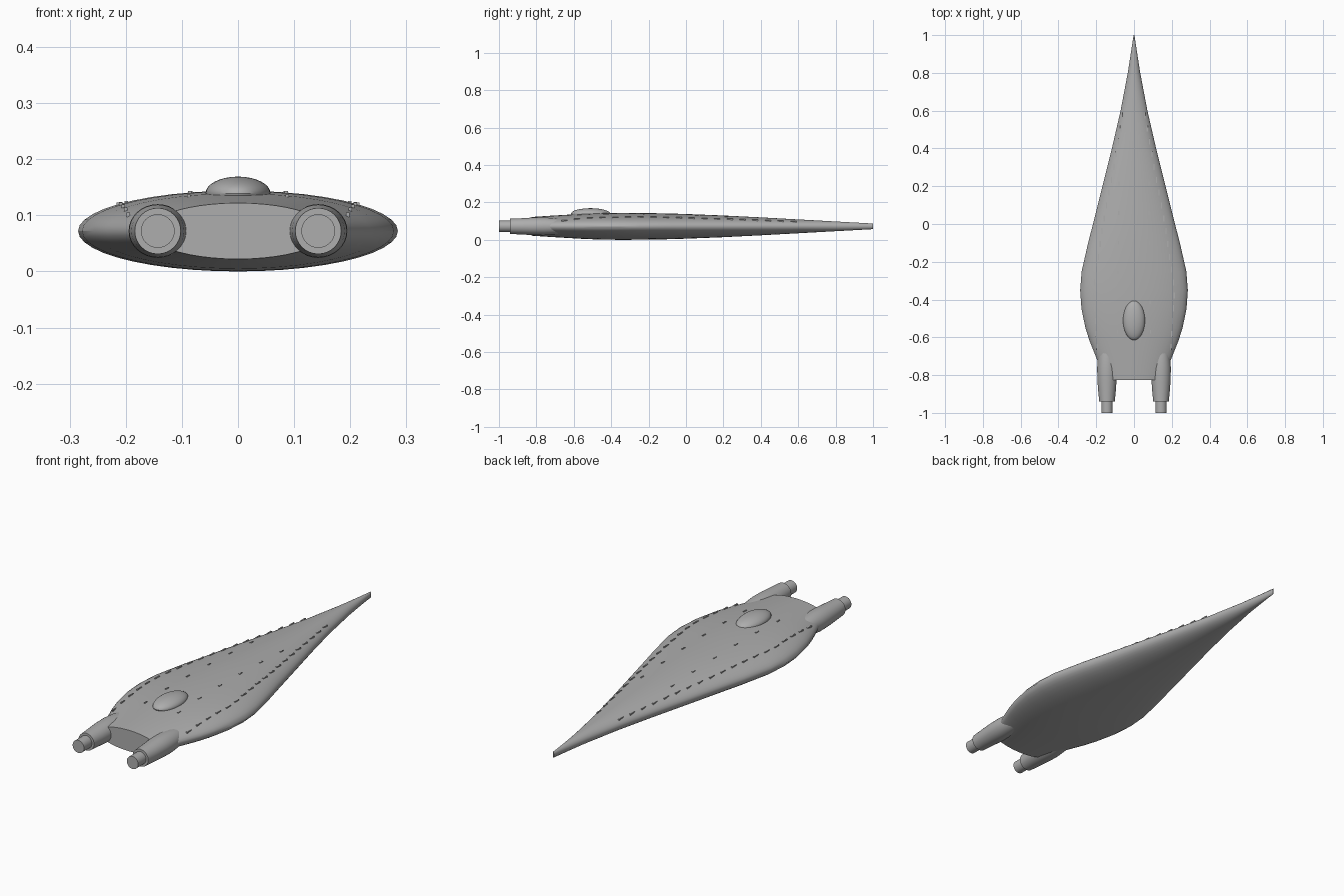
import bpy, bmesh, math
from mathutils import Vector

if "Cube" in bpy.data.objects:
    bpy.data.objects.remove(bpy.data.objects["Cube"])

MID = 0.072  # height of the hull centre line

grey = bpy.data.materials.new("hull_grey")
grey.use_nodes = True
grey.diffuse_color = (0.42, 0.42, 0.42, 1)
grey.node_tree.nodes["Principled BSDF"].inputs["Base Color"].default_value = grey.diffuse_color


def finish(name, bm, smooth=True):
    bmesh.ops.recalc_face_normals(bm, faces=bm.faces[:])
    mesh = bpy.data.meshes.new(name)
    bm.to_mesh(mesh)
    bm.free()
    mesh.materials.append(grey)
    obj = bpy.data.objects.new(name, mesh)
    bpy.context.collection.objects.link(obj)
    if smooth:
        bpy.ops.object.select_all(action="DESELECT")
        obj.select_set(True)
        bpy.context.view_layer.objects.active = obj
        bpy.ops.object.shade_smooth_by_angle(angle=math.radians(30))
    return obj


def loft(name, stations, sides, x=0.0):
    """Skin elliptical sections given as (y, half width, half height)."""
    bm = bmesh.new()
    rings = []
    for y, a, b in stations:
        rings.append([bm.verts.new((x + a * math.cos(t), y, MID + b * math.sin(t)))
                      for t in (math.tau * i / sides for i in range(sides))])
    for r, s in zip(rings, rings[1:]):
        for i in range(sides):
            j = (i + 1) % sides
            bm.faces.new((r[i], r[j], s[j], s[i]))
    bm.faces.new(rings[0])
    bm.faces.new(rings[-1])
    return finish(name, bm)


def lerp(points, y, k):
    for p, q in zip(points, points[1:]):
        if y <= q[0]:
            return p[k] + (q[k] - p[k]) * (y - p[0]) / (q[0] - p[0])
    return points[-1][k]


# Flattened teardrop hull
HULL = [(-0.825, 0.16, 0.05), (-0.72, 0.195, 0.057), (-0.62, 0.235, 0.063),
        (-0.55, 0.257, 0.067), (-0.45, 0.278, 0.071), (-0.35, 0.285, 0.072),
        (-0.25, 0.277, 0.0715), (-0.1, 0.243, 0.069), (0, 0.217, 0.066),
        (0.2, 0.167, 0.058), (0.4, 0.117, 0.048), (0.6, 0.071, 0.037),
        (0.8, 0.033, 0.026), (1, 0.002, 0.015)]
loft("hull", HULL, 44)

# Engine pods, half sunk into the hull
POD = [(-1, 0.03), (-0.94, 0.03), (-0.94, 0.041), (-0.88, 0.047), (-0.82, 0.051),
       (-0.76, 0.052), (-0.7, 0.047), (-0.65, 0.04), (-0.58, 0.025), (-0.52, 0.005)]
for side, x in (("left", 0.143), ("right", -0.143)):
    loft(side + "_engine_pod", [(y, r, r * 0.92 if y > -0.9 else r) for y, r in POD], 32, x)

# Dome on the upper deck
bm = bmesh.new()
bmesh.ops.create_uvsphere(bm, u_segments=32, v_segments=16, radius=1)
bmesh.ops.scale(bm, vec=(0.058, 0.105, 0.03), verts=bm.verts)
bmesh.ops.translate(bm, vec=(0, -0.51, 0.139), verts=bm.verts)
finish("dome", bm)


def deck_blocks(name, path, start, step, count, size):
    """Mirrored rows of small raised blocks lying on the upper hull."""
    bm = bmesh.new()
    for i in range(count):
        y = start + i * step
        x = lerp(path, y, 1)
        a, b = lerp(HULL, y, 1), lerp(HULL, y, 2)
        z = MID + b * math.sqrt(max(0, 1 - (x / a) ** 2))
        for s in (1, -1):
            block = bmesh.ops.create_cube(bm, size=1)["verts"]
            bmesh.ops.scale(bm, vec=size, verts=block)
            bmesh.ops.translate(bm, vec=Vector((s * x, y, z)), verts=block)
    return finish(name, bm, smooth=False)


# Long rows near the rim and sparse rows along the deck
RIM = [(-0.66, 0.195), (-0.35, 0.215), (0, 0.163), (0.3, 0.107), (0.6, 0.053)]
DECK = [(-0.6, 0.088), (0.3, 0.078)]
deck_blocks("rim_blocks", RIM, -0.65, 0.068, 19, (0.006, 0.032, 0.008))
deck_blocks("deck_blocks", DECK, -0.57, 0.157, 6, (0.006, 0.02, 0.006))
